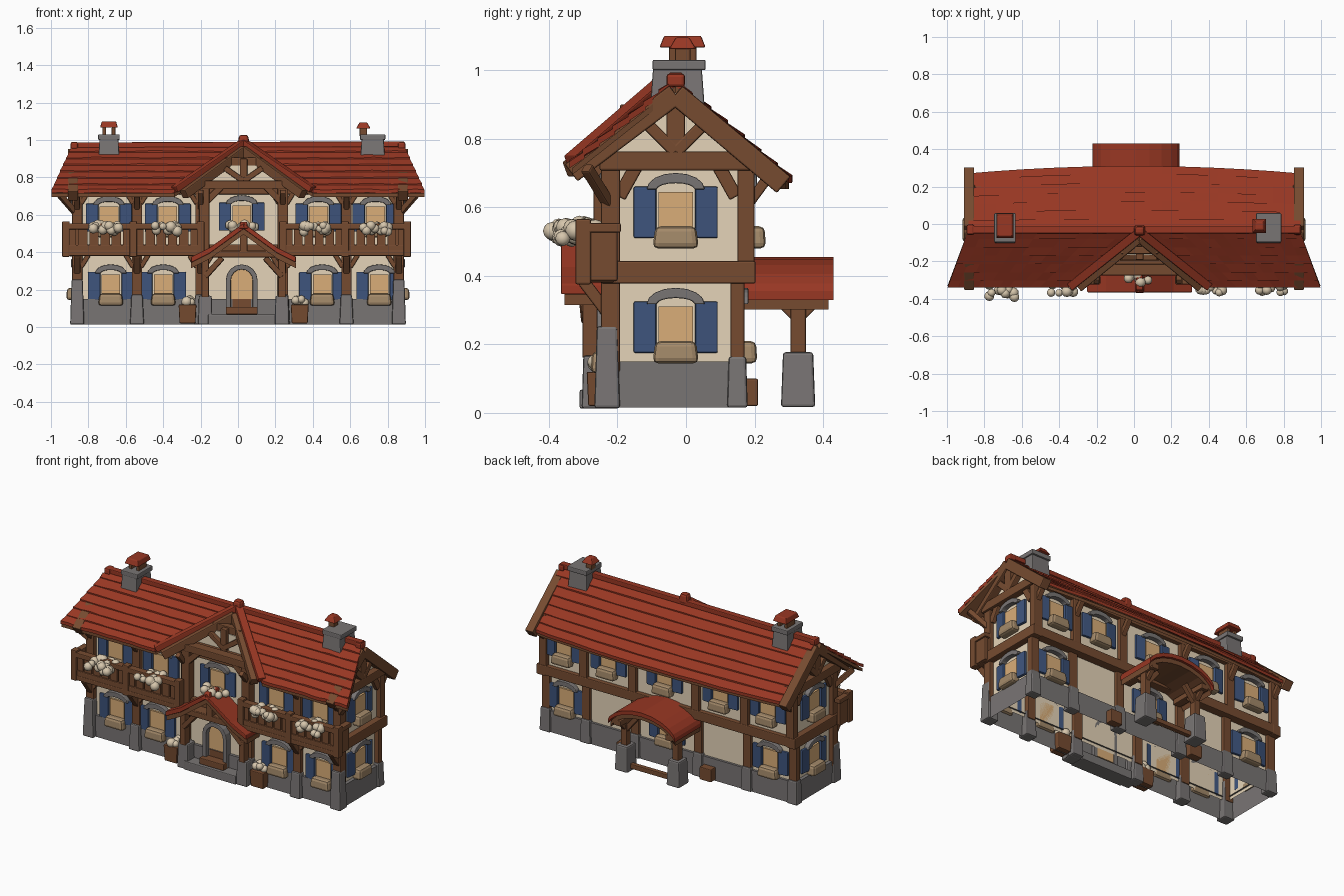
import bpy, bmesh, math, random
from mathutils import Matrix, Vector

if "Cube" in bpy.data.objects:
    bpy.data.objects.remove(bpy.data.objects["Cube"])
random.seed(4)
I4 = Matrix.Identity(4)

def material(name, rgb):
    m = bpy.data.materials.new(name)
    m.diffuse_color = [((c / 255 + 0.055) / 1.055) ** 2.4 for c in rgb] + [1]
    m.use_nodes = True
    m.node_tree.nodes["Principled BSDF"].inputs["Base Color"].default_value = m.diffuse_color
    return m

RED = material("roof_red", (152, 55, 35))
BROWN = material("timber_brown", (118, 75, 48))
GREY = material("stone_grey", (121, 117, 116))
BLUE = material("shutter_blue", (62, 84, 124))
CREAM = material("plaster_cream", (229, 212, 184))
TAN = material("window_tan", (218, 174, 120))
SACK = material("sill_tan", (164, 138, 106))
BLOOM = material("flower_cream", (214, 198, 172))

def mesh(name, verts, faces, mat, M=I4, bevel=0.0):
    me = bpy.data.meshes.new(name)
    me.from_pydata([M @ Vector(v) for v in verts], [], faces)
    bm = bmesh.new(); bm.from_mesh(me)
    bmesh.ops.recalc_face_normals(bm, faces=bm.faces)
    bm.to_mesh(me); bm.free()
    me.materials.append(mat)
    ob = bpy.data.objects.new(name, me)
    bpy.context.collection.objects.link(ob)
    if bevel:
        b = ob.modifiers.new("bevel", 'BEVEL')
        b.width, b.segments = bevel, 2
    return ob

def box(name, c, s, mat, taper=1.0, M=I4, bevel=0.005):
    v = []
    for z in (-.5, .5):
        k = taper if z > 0 else 1
        v += [(c[0] + x * s[0] * k, c[1] + y * s[1] * k, c[2] + z * s[2])
              for x, y in ((-.5, -.5), (.5, -.5), (.5, .5), (-.5, .5))]
    f = [(3, 2, 1, 0), (4, 5, 6, 7)] + [(i, (i + 1) % 4, (i + 1) % 4 + 4, i + 4) for i in range(4)]
    return mesh(name, v, f, mat, M, bevel)

def beam(name, p, q, w, d, mat=BROWN):
    p, q = Vector(p), Vector(q)
    M = Matrix.Translation((p + q) / 2) @ (q - p).to_track_quat('Z', 'Y').to_matrix().to_4x4()
    return box(name, (0, 0, 0), (w, d, (q - p).length), mat, M=M)

def prism(name, pts, y0, y1, mat, M=I4, bevel=0.0):
    n = len(pts)
    v = [(x, y0, z) for x, z in pts] + [(x, y1, z) for x, z in pts]
    f = [tuple(range(n)), tuple(range(2 * n - 1, n - 1, -1))]
    f += [(i, (i + 1) % n, (i + 1) % n + n, i + n) for i in range(n)]
    return mesh(name, v, f, mat, M, bevel)

def arch(hw, rise, t, base, leg=0.0):
    out = [(hw * math.cos(a * math.pi / 8), base + rise * math.sin(a * math.pi / 8)) for a in range(9)]
    inn = [((hw - t) * math.cos(a * math.pi / 8), base + (rise - t) * math.sin(a * math.pi / 8)) for a in range(8, -1, -1)]
    if leg:
        out = [(hw, base - leg)] + out + [(-hw, base - leg)]
        inn = [(t - hw, base - leg)] + inn + [(hw - t, base - leg)]
    return out + inn

def flowers(name, c, s, n=9):
    bm = bmesh.new()
    for i in range(n):
        p = [c[k] + random.uniform(-.5, .5) * s[k] for k in range(3)]
        bmesh.ops.create_icosphere(bm, subdivisions=2, radius=random.uniform(.02, .03), matrix=Matrix.Translation(p))
    for f in bm.faces:
        f.smooth = True
    me = bpy.data.meshes.new(name); bm.to_mesh(me); bm.free()
    me.materials.append(BLOOM)
    bpy.context.collection.objects.link(bpy.data.objects.new(name, me))

def window(M, h=.15):
    box("window_pane", (0, -.006, -.01), (.1, .012, h - .01), TAN, M=M, bevel=0)
    for s in (-1, 1):
        box("shutter", (s * .088, -.018, 0), (.066, .018, h), BLUE, M=M @ Matrix.Rotation(s * .1, 4, 'Z'))
    prism("window_arch", arch(.085, .048, .03, h / 2 - .008), -.032, .0, GREY, M, .004)
    box("sill_sack", (0, -.028, -h / 2 + .002), (.135, .06, .065), SACK, .88, M, .016)

def place(x, y, z, deg=0):
    return Matrix.Translation((x, y, z)) @ Matrix.Rotation(math.radians(deg), 4, 'Z')

# Hollow walls, upper storey slightly deeper, and stone plinth
XW, YF, YL, YB = .86, -.22, .15, .175
def shell(name, x, y0, y1, z0, z1, mat):
    v = [(a, b, z) for z in (z0, z1) for a, b in ((-x, y0), (x, y0), (x, y1), (-x, y1))]
    mesh(name, v, [(i, (i + 1) % 4, (i + 1) % 4 + 4, i + 4) for i in range(4)], mat)
shell("lower_walls", XW, YF, YL, .13, .41, CREAM)
shell("upper_walls", XW, YF, YB, .41, .76, CREAM)
shell("stone_plinth", XW + .022, YF - .018, YL + .015, .015, .15, GREY)
mesh("plinth_ledge", [(s * x, y, .15) for x, a, b in ((XW + .022, YF - .018, YL + .015), (XW - .01, YF + .01, YL - .01))
     for s, y in ((-1, a), (1, a), (1, b), (-1, b))], [(i, (i + 1) % 4, (i + 1) % 4 + 4, i + 4) for i in range(4)], GREY)
box("attic_floor", (0, -.025, .755), (1.7, .38, .012), BROWN, bevel=0)
for s in (-1, 1):
    mesh("end_gable_wall", [(s * XW, YF, .74), (s * XW, YF, .8), (s * XW, -.03, .945), (s * XW, YB, .775), (s * XW, YB, .74)], [(0, 1, 2, 3, 4)], CREAM)

# Timber frame, buttresses and belts
for x in (-.86, -.54, -.2, .24, .58, .86):
    end = abs(x) > .8
    box("front_post", (x, YF, .43), (.055, .055, .62), BROWN)
    box("rear_lower_post", (x, YL, .27), (.055, .04, .3), BROWN)
    box("rear_upper_post", (x, YB, .58), (.055, .05, .32), BROWN)
    h = .24 if end else .16
    box("front_buttress", (x, YF - .01, .013 + h / 2), (.075, .075, h), GREY, .8, bevel=.008)
    box("rear_buttress", (x, YL, .09), (.075, .06, .15), GREY, .85, bevel=.008)
    beam("eave_strut", (x, YF, .62), (x, YF - .09, .725), .03, .03)
    beam("eave_strut", (x, YB, .6), (x, YB + .07, .695), .03, .03)
    beam("balcony_bracket", (x, YF, .28), (x, -.3, .385), .035, .035)
    for o in (-1, 1):
        if abs(x + o * .06) < .9:
            beam("post_knee", (x + o * .02, YF - .015, .66), (x + o * .06, YF - .015, .725), .025, .025)
            beam("post_knee", (x + o * .02, YF - .015, .32), (x + o * .06, YF - .015, .385), .025, .025)
for y, b in ((YF - .005, YF - .005), (YB, YB + .002)):
    box("belt_beam", (0, y, .412), (1.8, .055, .06), BROWN)
    box("wall_plate", (0, b, .735), (1.8, .05, .05), BROWN)
for s in (-1, 1):
    x = s * .882
    box("end_belt_beam", (s * .87, -.022, .41), (.06, .45, .065), BROWN)
    box("end_tie_beam", (s * .875, -.022, .735), (.05, .46, .055), BROWN)
    box("king_post", (s * .875, -.03, .84), (.045, .055, .18), BROWN)
    beam("barge_board", (x, -.335, .70), (x, -.03, .93), .055, .062)
    beam("barge_board", (x, .285, .665), (x, -.03, .93), .055, .062)
    for o in (-1, 1):
        beam("gable_strut", (x, -.03, .76), (x, -.03 + o * .09, .85), .035, .035)
        beam("corner_brace", (s * .87, -.025 + o * .17, .63), (s * .87, -.025 + o * .12, .72), .025, .04)
    beam("corner_strut", (s * .86, YF, .6), (s * .96, -.29, .715), .03, .03)

# Windows on all four sides
for x, x2 in ((-.69, -.68), (-.375, -.40), (.43, .45), (.735, .755)):
    window(place(x, YF, .585))
    window(place(x2, YF, .22))
window(place(.02, YF, .59))
for x in (-.70, -.37, .02, .41, .72):
    window(place(x, YB, .585, 180))
for x in (-.70, .02, .72):
    window(place(x, YL, .25, 180))
for s in (-1, 1):
    for z in (.25, .585):
        window(place(s * XW, -.03, z, 90 * s))

# Main roof: overlapping tile courses over a timber soffit, rear eave bowed
def front(t): return (-.03 - .31 * t, .973 - .245 * t)
def back(t): return (-.03 + .34 * t, .973 - .288 * t)
def slope(name, prof, xl, xr, courses, nx, mat, lift, bow):
    for k in range(courses):
        ts = (k / courses, min(1, (k + 1.15) / courses))
        v, f = [], []
        for i in range(nx + 1):
            wob = random.uniform(-.003, .003) if lift else 0
            for t, h in ((ts[0], 0), (ts[1], lift + wob)):
                y, z = prof(t)
                x = xl(t) + (xr(t) - xl(t)) * i / nx
                y -= bow * t * x * x
                v += [(x, y, z + h), (x, y, z + h - .02)]
        for i in range(nx):
            a, b = 4 * i, 4 * i + 4
            f += [(a, a + 2, b + 2, b), (a + 1, b + 1, b + 3, a + 3), (a + 2, a + 3, b + 3, b + 2), (a, b, b + 1, a + 1)]
        f += [(0, 1, 3, 2), (4 * nx, 4 * nx + 2, 4 * nx + 3, 4 * nx + 1)]
        mesh(name, v, f, mat)
edge = lambda t: .885 + .112 * t
left = (lambda t: -edge(t), lambda t: .03 - .37 * t)
right = (lambda t: .03 + .37 * t, lambda t: edge(t))
rear = (lambda t: -.885, lambda t: .89)
low = lambda p: (lambda t: (p(t * .97)[0], p(t * .97)[1] - .02))
for nm, p, (a, b), bow in (("roof_front_left", front, left, 0), ("roof_front_right", front, right, 0), ("roof_back", back, rear, .05)):
    slope(nm, p, a, b, 7, 12, RED, .008, bow)
    slope(nm + "_soffit", low(p), a, b, 1, 12, BROWN, 0, bow)
beam("ridge_tiles", (-.885, -.03, .972), (.89, -.03, .978), .04, .03, RED)
for s in (-1, 1):
    box("ridge_end_tile", (s * .875, -.03, .97), (.04, .055, .04), RED, bevel=.01)

# Front gable set into the roof
G = .03
prism("gable_wall", [(G - .3, .75), (G + .3, .75), (G + .13, .865), (G - .13, .865)], -.165, -.15, CREAM)
mesh("gable_soffit", [(G - .15, -.165, .855), (G + .15, -.165, .855), (G, -.04, .95)], [(0, 1, 2)], BROWN)
for s in (-1, 1):
    beam("gable_ridge_tile", (G, -.04, .988), (G + s * .37, -.335, .735), .045, .035, RED)
    beam("gable_rafter", (G, -.075, .945), (G + s * .32, -.335, .71), .05, .05)
    beam("gable_strut", (G, -.18, .78), (G + s * .1, -.18, .85), .03, .03)
    box("gable_post", (G + s * .21, YF - .02, .58), (.055, .06, .36), BROWN)
    beam("gable_knee", (G + s * .21, YF - .03, .66), (G + s * .12, YF - .03, .75), .035, .035)
box("gable_tie_beam", (G, YF - .025, .76), (.52, .06, .045), BROWN)
box("gable_collar", (G, -.14, .885), (.2, .04, .045), BROWN)
box("gable_king_post", (G, -.175, .83), (.04, .035, .14), BROWN)
box("gable_finial", (G, -.035, .998), (.065, .06, .06), RED, .75, bevel=.014)

# Chimneys
for x, w in ((-.69, .105), (.72, .125)):
    box("chimney_stack", (x, -.025, .94), (w + .012, .165, .18), GREY, .84)
    box("chimney_rim", (x, -.02, 1.015), (w + .01, .155, .03), GREY)
for s in (-1, 1):
    box("chimney_pot_post", (-.69 + s * .025, -.01, 1.045), (.02, .08, .05), BROWN)
box("chimney_cap_left", (-.69, -.01, 1.083), (.095, .135, .034), RED, .8)
box("chimney_pot_right", (.67, -.01, 1.045), (.04, .045, .05), BROWN)
box("chimney_cap_right", (.67, -.01, 1.078), (.078, .08, .034), RED, .5)

# Balcony with plank railing and flower boxes
box("balcony_floor", (-.01, -.265, .395), (1.84, .11, .03), BROWN)
for x0, x1 in ((-.92, -.2), (.24, .905)):
    m, w = (x0 + x1) / 2, x1 - x0
    box("balcony_lower_rail", (m, -.3, .41), (w, .035, .06), BROWN)
    box("balcony_top_rail", (m, -.3, .538), (w + .02, .045, .032), BROWN)
    n = 12
    for i in range(n):
        box("balcony_plank", (x0 + (i + .5) * w / n, -.3, .475), (w / n - .01, .016, .12), BROWN, bevel=0)
    for x in (x0, m, x1):
        box("balcony_post", (x, -.3, .47), (.04, .045, .19), BROWN)
for x in (-.92, .905):
    box("balcony_side_panel", (x, -.25, .46), (.022, .1, .15), BROWN)
    box("balcony_side_rail", (x, -.25, .54), (.04, .12, .028), BROWN)
for x, d in ((-.705, .05), (-.39, .02), (.42, .02), (.735, .02)):
    flowers("balcony_flowers", (x, -.335 - d / 2, .525), (.14, .03 + d, .035), 14)
    flowers("inner_flowers", (x, -.28, .535), (.13, .04, .02), 7)
flowers("gable_window_flowers", (.02, -.28, .54), (.15, .07, .02), 9)

# Front porch, door and planters
def porch_roof(s):
    top = [(0, .555), (.09, .49), (.18, .425), (.28, .375)]
    return [(G + s * x, z) for x, z in top] + [(G + s * x, z - .03) for x, z in top[::-1]]
for s in (-1, 1):
    x = G + s * .205
    prism("porch_roof", porch_roof(s), -.365, -.22, RED, bevel=.004)
    prism("porch_barge", [(a, z - .03) for a, z in porch_roof(s)], -.355, -.23, BROWN)
    box("porch_pillar", (x, -.262, .09), (.078, .085, .155), GREY, .88, bevel=.008)
    box("porch_post", (x, -.28, .27), (.04, .045, .22), BROWN)
    beam("porch_brace", (x, -.29, .27), (x - s * .09, -.3, .37), .03, .03)
    box("planter", (G + s * .3, -.245, .07), (.085, .08, .1), BROWN, 1.12)
    flowers("planter_flowers", (G + s * .3, -.245, .135), (.06, .05, .03), 9)
box("porch_ridge_tile", (G, -.3, .545), (.05, .14, .035), RED, .7)
box("porch_tie_beam", (G, -.31, .39), (.4, .04, .035), BROWN)
box("porch_king_post", (G, -.31, .45), (.04, .04, .12), BROWN)
box("stone_step", (.02, -.26, .04), (.36, .1, .055), GREY)
box("wood_step", (.02, -.265, .088), (.17, .06, .04), BROWN)
prism("door_arch", arch(.085, .085, .027, .25, .18), -.265, YF, GREY, place(.02, 0, 0), .004)
prism("door_leaf", [(.06, .08), *[(.06 * math.cos(a * math.pi / 6), .25 + .06 * math.sin(a * math.pi / 6)) for a in range(7)], (-.06, .08)],
      YF - .012, YF - .004, TAN, place(.02, 0, 0))
box("door_panel", (.02, YF - .015, .12), (.1, .008, .06), BROWN, bevel=0)

# Rear porch with curved roof
B = .01
def vault(drop, hw, base, rise):
    t = [(B + hw * math.cos(a * math.pi / 10), base + rise * math.sin(a * math.pi / 10) ** 1.3) for a in range(11)]
    return t + [(x, z - drop) for x, z in t[::-1]]
prism("rear_porch_roof", vault(.025, .232, .355, .1), .15, .43, RED)
prism("rear_porch_vault", vault(.028, .225, .33, .1), .15, .415, BROWN)
for s in (-1, 1):
    x = B + s * .18
    box("rear_pillar", (x, .327, .097), (.09, .1, .16), GREY, .88, bevel=.008)
    box("rear_porch_post", (x, .327, .25), (.042, .045, .18), BROWN)
    box("rear_porch_plate", (x, .29, .337), (.05, .25, .035), BROWN)
    for o in (-1, 1):
        beam("rear_knee", (x, .327, .27), (x, .327 + o * .06, .33), .025, .025)
    beam("rear_arch_brace", (x, .33, .26), (x - s * .08, .33, .36), .03, .03)
    box("rear_planter", (B + s * .29, .185, .06), (.08, .05, .08), BROWN)
box("rear_threshold", (B, .33, .05), (.28, .03, .03), BROWN)
